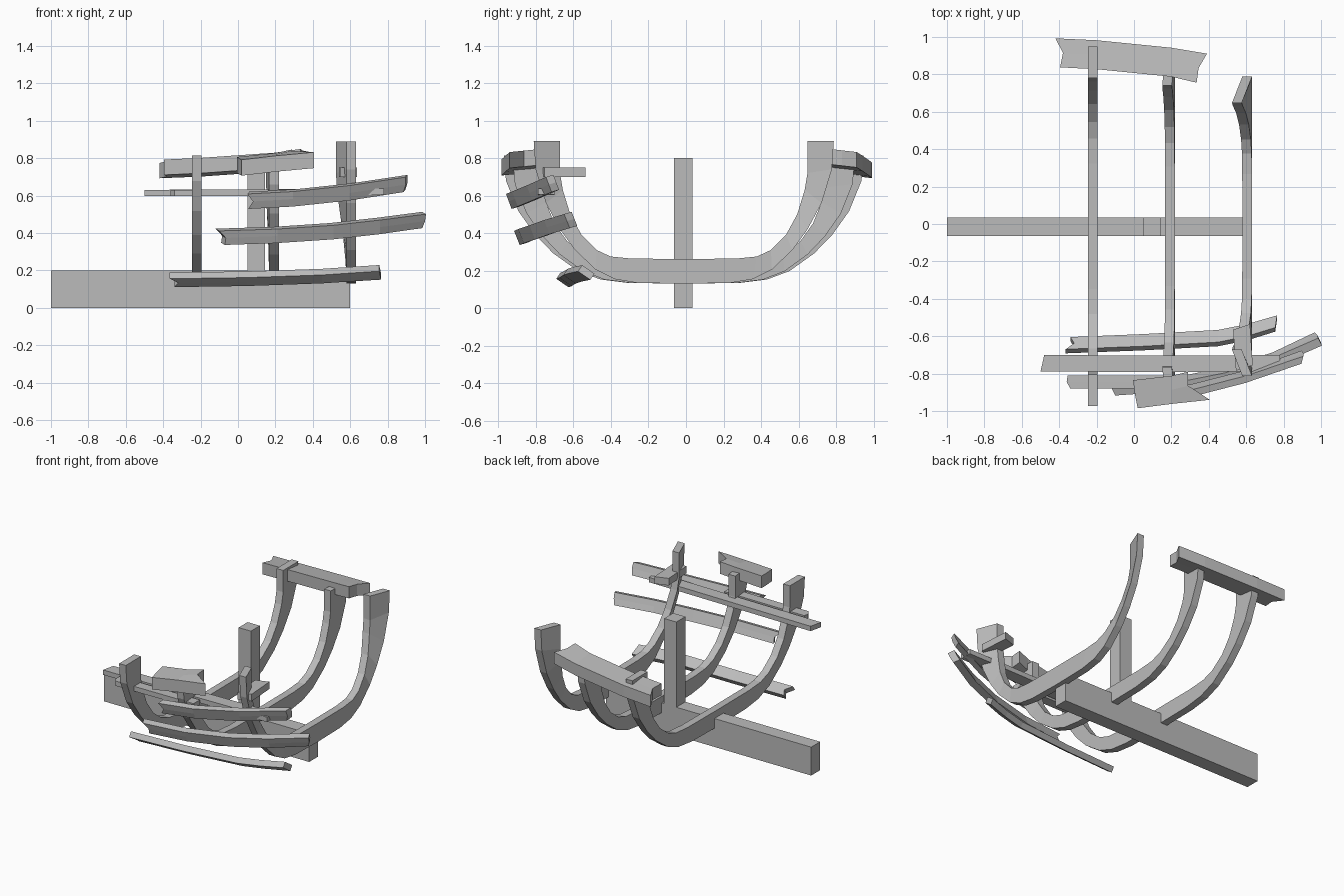
import bpy
import bmesh
from mathutils import Vector

cube = bpy.data.objects.get("Cube")
if cube:
    bpy.data.objects.remove(cube)

wood = bpy.data.materials.new("grey wood")
wood.use_nodes = True
GREY = (0.5, 0.5, 0.5, 1)
wood.diffuse_color = GREY
wood.node_tree.nodes["Principled BSDF"].inputs["Base Color"].default_value = GREY


def loft(name, rings):
    """Skin equal rings of points into a closed solid with quad end caps."""
    bm = bmesh.new()
    rows = [[bm.verts.new(p) for p in ring] for ring in rings]
    n = len(rows[0])
    for a, b in zip(rows, rows[1:]):
        for i in range(n):
            j = (i + 1) % n
            bm.faces.new((a[i], a[j], b[j], b[i]))
    for end in (rows[0], rows[-1]):
        for i in range(n // 2 - 1):
            bm.faces.new((end[i], end[i + 1], end[n - 2 - i], end[n - 1 - i]))
    bmesh.ops.recalc_face_normals(bm, faces=bm.faces[:])
    mesh = bpy.data.meshes.new(name)
    bm.to_mesh(mesh)
    bm.free()
    mesh.materials.append(wood)
    obj = bpy.data.objects.new(name, mesh)
    bpy.context.collection.objects.link(obj)
    return obj


def plank(name, path, wide, thick, start=(0, 0, 0), end=(0, 0, 0)):
    """Bent board; start and end shift its three edge rows to break the tips."""
    wide, thick = Vector(wide) / 2, Vector(thick) / 2
    rings = []
    for k, point in enumerate(path):
        cut = start if k == 0 else end if k == len(path) - 1 else (0, 0, 0)
        ring = []
        for side, rows in ((1, (-1, 0, 1)), (-1, (1, 0, -1))):
            for r in rows:
                ring.append(Vector(point) + wide * r + thick * side
                            + Vector((cut[r + 1], 0, 0)))
        rings.append(ring)
    return loft(name, rings)


# Half profile of a rib, tip to keel: outer and inner edge as (y, z)
OUTER = [(.80, .89), (.79, .74), (.735, .56), (.66, .42), (.58, .31),
         (.47, .205), (.37, .155), (.25, .135), (0, .13)]
INNER = [(.66, .89), (.66, .72), (.645, .63), (.605, .5), (.545, .39),
         (.465, .31), (.39, .275), (.28, .264), (0, .262)]


def rib(name, x, spread, tall, twist):
    """Rib mirrored about the keel, its inner edge twisted aft near the tips."""
    def section(o, i, sign):
        lean = twist * min(1, max(0, (i[1] - .262) / .4))
        ring = []
        for (y, z), shift, halves in ((o, 0, (-1, 1)), (i, lean, (1, -1))):
            for h in halves:
                ring.append((x + h * .026 - shift, sign * y * spread - .012,
                             .13 + (z - .13) * tall))
        return ring
    pairs = list(zip(OUTER, INNER))
    rings = [section(o, i, -1) for o, i in pairs]
    rings += [section(o, i, 1) for o, i in reversed(pairs[:-1])]
    return loft(name, rings)


# Keel, mast stump and ribs
plank("keel", [(-1, -.015, .1), (.6, -.015, .1)], (0, 0, .2), (0, .1, 0))
plank("mast_stump", [(.098, -.015, .05), (.098, -.015, .8)], (.095, 0, 0), (0, .1, 0))
rib("aft_rib", -.22, 1.2, .9, 0)
rib("middle_rib", .192, 1.14, .87, .015)
rib("fore_rib", .605, 1, 1, .055)

# Rail pieces on the rib tips
plank("back_rail", [(-.4, .915, .743), (-.2, .905, .752), (.2, .865, .78), (.365, .833, .8)],
      (0, .155, -.018), (0, 0, .082), (.005, .02, -.02), (-.03, -.02, .025))
plank("front_rail", [(.005, -.91, .757), (.2, -.887, .778), (.345, -.865, .797)],
      (0, -.15, -.015), (0, 0, .085), (-.01, 0, .015), (-.055, -.055, .06))

# Hull planks, broken at the ends
plank("upper_hull_plank",
      [(.06, -.925, .575), (.3, -.892, .588), (.6, -.815, .62), (.89, -.712, .665)],
      (0, -.03, .08), (.01, .04, .012), (0, .025, -.005), (0, .012, .01))
plank("middle_hull_plank",
      [(-.1, -.882, .38), (.2, -.86, .39), (.5, -.8, .41), (.75, -.722, .438), (.98, -.615, .47)],
      (0, -.03, .075), (-.02, .04, .012), (.02, .025, -.01), (-.005, .01, .015))
plank("lower_hull_plank",
      [(-.35, -.648, .15), (.05, -.632, .156), (.45, -.61, .17), (.6, -.58, .18), (.76, -.532, .19)],
      (0, -.065, .045), (0, .022, .033), (.01, .03, -.015), (.005, 0, -.005))

# Flat inner boards and the loose board end on the fore rib
plank("deck_edge_board", [(-.49, -.745, .614), (.15, -.747, .617), (.78, -.745, .622)],
      (0, .088, 0), (0, 0, .034), (-.01, 0, .01))
plank("outer_edge_board", [(-.35, -.845, .614), (.27, -.845, .617)],
      (0, .07, 0), (0, 0, .034), (.01, -.01, -.005))
plank("loose_board", [(.59, -.77, .725), (.575, -.55, .725)], (.09, .03, 0), (0, 0, .05))
